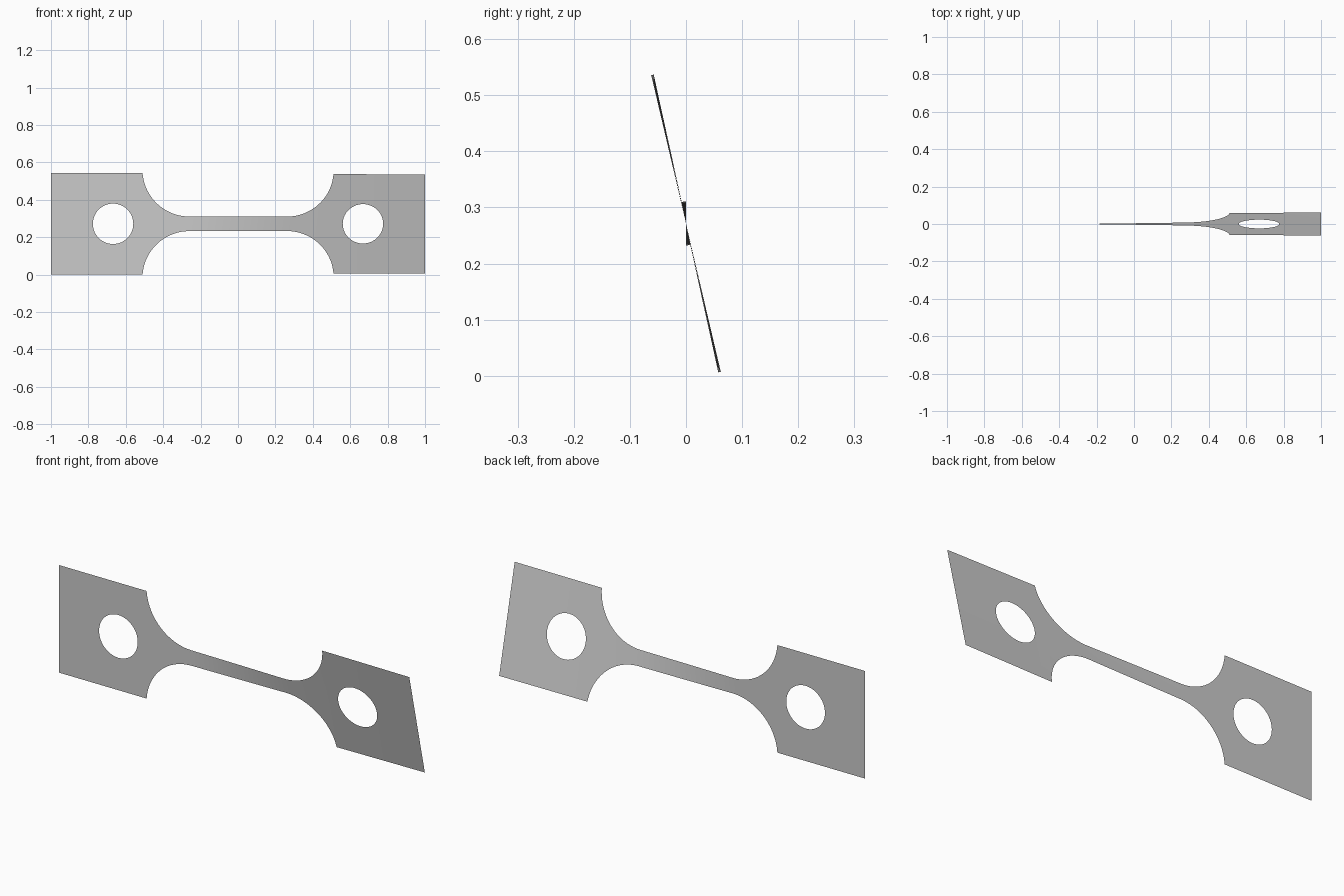
import bpy, bmesh, math

cube = bpy.data.objects.get("Cube")
if cube:
    bpy.data.objects.remove(cube, do_unlink=True)

HALF = 0.2715                 # half height of the end tabs
NECK_X, NECK_Z, NECK_R = 0.26, 0.29, 0.251   # fillet circle
HOLE_X, HOLE_R = 0.668, 0.108
TAB_X = NECK_X + math.sqrt(NECK_R ** 2 - (NECK_Z - HALF) ** 2)


def outline(x):
    """Half height of the sheet at x."""
    d = abs(x) - NECK_X
    if d <= 0:
        return NECK_Z - NECK_R
    if abs(x) >= TAB_X - 1e-6:
        return HALF
    return NECK_Z - math.sqrt(NECK_R ** 2 - d * d)


def hole(x):
    """Half height of the round hole at x."""
    d = abs(x) - HOLE_X
    return math.sqrt(max(HOLE_R ** 2 - d * d, 0))


def twist(x):
    """Twist about the long axis: fixed left tab, turned right tab."""
    keys = [(-1, 0), (-0.28, 0), (0.28, 11.4), (0.5, 12.2), (1, 13.2)]
    for (x0, a0), (x1, a1) in zip(keys, keys[1:]):
        if x <= x1:
            return math.radians(a0 + (a1 - a0) * (x - x0) / (x1 - x0))
    return math.radians(keys[-1][1])


# Column positions for one half, mirrored to the other
half = [i * NECK_X / 12 for i in range(13)]
arc = math.acos((NECK_Z - HALF) / NECK_R)
half += [NECK_X + NECK_R * math.sin(arc * i / 20) for i in range(1, 21)]
half += [HOLE_X - HOLE_R * math.cos(math.pi * i / 28) for i in range(29)]
half += [1.0]
columns = [-x for x in reversed(half[1:])] + half

# Sheet made of upright strips, split above and below the holes
bm = bmesh.new()


def point(x, z):
    a = twist(x)
    return bm.verts.new((x, -z * math.sin(a), HALF + z * math.cos(a)))


for x0, x1 in zip(columns, columns[1:]):
    for s in (1, -1):
        ring = [point(x0, s * hole(x0)), point(x1, s * hole(x1)),
                point(x1, s * outline(x1)), point(x0, s * outline(x0))]
        bm.faces.new(ring if s > 0 else ring[::-1])
bmesh.ops.remove_doubles(bm, verts=bm.verts, dist=1e-5)

mesh = bpy.data.meshes.new("twisted_sheet")
bm.to_mesh(mesh)
bm.free()
sheet = bpy.data.objects.new("twisted_sheet", mesh)
bpy.context.collection.objects.link(sheet)

# Plain grey metal
grey = bpy.data.materials.new("plain_grey")
grey.use_nodes = True
colour = (0.6, 0.6, 0.6, 1)
grey.diffuse_color = colour
grey.node_tree.nodes["Principled BSDF"].inputs["Base Color"].default_value = colour
mesh.materials.append(grey)

bpy.context.view_layer.objects.active = sheet
sheet.select_set(True)
bpy.ops.object.shade_smooth_by_angle()
